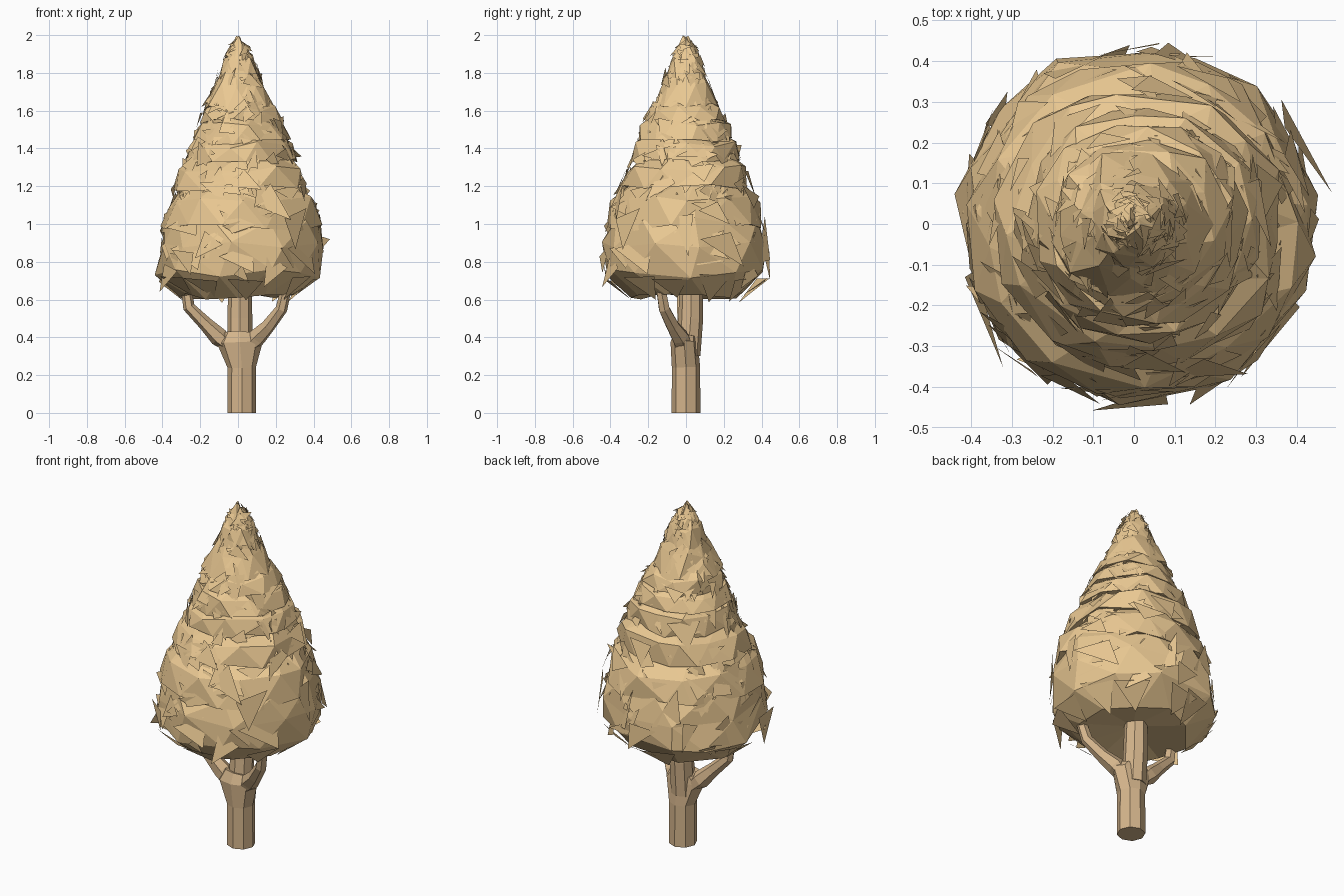
import bpy, bmesh, math, random
from mathutils import Vector

if "Cube" in bpy.data.objects:
    bpy.data.objects.remove(bpy.data.objects["Cube"])

random.seed(11)
TAU = 2 * math.pi


def material(name, rgb):
    m = bpy.data.materials.new(name)
    m.diffuse_color = (*rgb, 1)
    m.use_nodes = True
    m.node_tree.nodes["Principled BSDF"].inputs["Base Color"].default_value = m.diffuse_color
    return m


LEAF = material("leaf_tan", (0.82, 0.58, 0.29))
BARK = material("bark_tan", (0.66, 0.46, 0.26))


def finish(bm, name, mat, fix_normals=True):
    if fix_normals:
        bmesh.ops.recalc_face_normals(bm, faces=bm.faces)
    me = bpy.data.meshes.new(name)
    bm.to_mesh(me)
    bm.free()
    me.materials.append(mat)
    ob = bpy.data.objects.new(name, me)
    bpy.context.collection.objects.link(ob)
    return ob


def bridge(bm, a, b):
    n = len(a)
    for i in range(n):
        bm.faces.new((a[i], a[(i + 1) % n], b[(i + 1) % n], b[i]))


def tube(name, path, sides):
    """Faceted limb through (x, y, z, radius, x stretch) points."""
    bm = bmesh.new()
    pts = [Vector(p[:3]) for p in path]
    rings = []
    for i, p in enumerate(pts):
        t = (pts[min(i + 1, len(pts) - 1)] - pts[max(i - 1, 0)]).normalized()
        if i == 0:
            t = Vector((0, 0, 1))
        u = (Vector((1, 0, 0)) - t * t.x).normalized()
        v = t.cross(u)
        r, s = path[i][3:]
        rings.append([bm.verts.new(p + r * (u * s * math.cos(TAU * k / sides)
                      + v * math.sin(TAU * k / sides))) for k in range(sides)])
    for a, b in zip(rings, rings[1:]):
        bridge(bm, a, b)
    bm.faces.new(rings[0])
    bm.faces.new(rings[-1])
    return finish(bm, name, BARK)


# Trunk flaring into a fork, the middle limb and the two side branches
tube("trunk", [(.02, 0, .01, .076, 1), (.02, 0, .25, .075, 1), (.01, -.01, .385, .072, 1.7),
               (.012, 0, .43, .06, 1.5)], 8)
tube("limb_middle", [(.01, .01, .3, .066, 1), (.01, .025, .5, .066, 1), (.01, .03, .75, .06, 1)], 8)
tube("branch_left", [(-.04, 0, .34, .05, 1), (-.10, 0, .40, .05, 1), (-.17, -.01, .47, .038, 1),
                     (-.26, -.02, .56, .032, 1), (-.28, -.02, .70, .026, 1)], 6)
tube("branch_right", [(.06, -.01, .34, .05, 1), (.10, -.03, .40, .05, 1), (.16, -.07, .46, .038, 1),
                      (.23, -.115, .55, .032, 1), (.265, -.14, .70, .026, 1)], 6)

# Foliage outline: height, radius, centre offset in x
OUTLINE = [(.62, .34, 0), (.73, .44, 0), (.88, .43, .01), (1.02, .41, .015), (1.2, .35, .015),
           (1.35, .29, .02), (1.5, .235, .015), (1.62, .185, 0), (1.7, .14, 0),
           (1.8, .105, .005), (1.9, .07, .005), (1.98, .02, 0)]


def outline(z):
    """Radius and centre offset at height z."""
    for (z0, r0, c0), (z1, r1, c1) in zip(OUTLINE, OUTLINE[1:]):
        if z <= z1:
            t = max(0, (z - z0) / (z1 - z0))
            return r0 + (r1 - r0) * t, c0 + (c1 - c0) * t
    return OUTLINE[-1][1:]


def tier(name, rows, sides, jitter, dz=.02, hollow=.03):
    """Crumpled closed ring of foliage from (z, radius, centre) rows."""
    bm = bmesh.new()
    turn = random.random()
    rings = []
    for j, (z, r, c) in enumerate(rows):
        ring = []
        for k in range(sides):
            a = TAU * (k + turn + .5 * j + random.uniform(-.25, .25)) / sides
            rr = r * random.uniform(1 - jitter, 1 + jitter)
            ring.append(bm.verts.new((c + rr * math.cos(a), rr * math.sin(a),
                                      z + random.uniform(-dz, dz))))
        rings.append(ring)
    for a, b in zip(rings, rings[1:]):
        bridge(bm, a, b)
    for ring, lift in ((rings[0], hollow), (rings[-1], .01)):
        c = sum((v.co for v in ring), Vector()) / sides
        hub = bm.verts.new(c + Vector((0, 0, lift)))
        for k in range(sides):
            bm.faces.new((ring[k], ring[(k + 1) % sides], hub))
    bmesh.ops.triangulate(bm, faces=[f for f in bm.faces if len(f.verts) > 3])
    finish(bm, name, LEAF)


# Overlapping foliage tiers, each tucked under the one above
tier("foliage_base", [(.625, .30, 0), (.735, .44, 0), (.89, .435, .01), (1.03, .405, .015),
                      (1.12, .33, .015)], 10, .03, .025, .05)
for i, (z0, z1) in enumerate([(.98, 1.23), (1.19, 1.36), (1.33, 1.48), (1.44, 1.57),
                              (1.54, 1.66), (1.61, 1.82), (1.76, 1.93), (1.88, 1.98)]):
    zm = z0 + .6 * (z1 - z0)
    (r0, c0), (rm, cm), (r1, c1) = outline(z0), outline(zm), outline(z1)
    tier("foliage_tier_%d" % (i + 1), [(z0, r0, c0), (zm, rm * 1.03, cm), (z1, r1 * .8, c1)],
         max(7, 12 - i // 2), .06)

# Loose leaf shards lying on the tiers, large low down and small at the top
bm = bmesh.new()
for i in range(330):
    z = .72 + 1.24 * random.random() ** .85
    a = random.uniform(0, TAU)
    r, cx = outline(z)
    size = (.03 + .3 * r * random.uniform(.3, 1.2)) * random.uniform(.6, 1.1)
    slope = (outline(z + .03)[0] - outline(z - .03)[0]) / .06
    out = Vector((math.cos(a), math.sin(a), 0))
    side = Vector((-math.sin(a), math.cos(a), 0))
    up = (Vector((0, 0, 1)) + out * slope).normalized()
    normal = side.cross(up).normalized()
    centre = out * r * random.uniform(.95, 1.0) + Vector((cx, 0, z))
    spin = random.uniform(0, TAU)
    verts = []
    for k, reach in enumerate((1.1, .7, .55)):
        b = spin + TAU * k / 3 + random.uniform(-.6, .6)
        p = centre + size * reach * (side * math.cos(b) + up * math.sin(b))
        p += normal * random.uniform(-.15, .22) * size
        p.z = max(.64, min(p.z, 1.98))
        verts.append(bm.verts.new(p))
    bm.faces.new(verts)

# Broad ragged shards folded under the lower rim
for i in range(11):
    a = TAU * (i + random.random()) / 11
    pts = [(.44, -.12, .72), (.42, .16, .71), (.29, .05, .60)]
    bm.faces.new([bm.verts.new((r * math.cos(a + d * 1.6), r * math.sin(a + d * 1.6),
                                z + random.uniform(-.02, .02))) for r, d, z in pts])
finish(bm, "leaf_shards", LEAF, False)

# Pointed tip
bm = bmesh.new()
bmesh.ops.create_cone(bm, cap_ends=True, segments=6, radius1=.06, radius2=.0, depth=.12)
bmesh.ops.translate(bm, verts=bm.verts, vec=(0, 0, 1.935))
finish(bm, "foliage_tip", LEAF)

# Rest the whole tree on the ground plane
for ob in bpy.data.objects:
    ob.location.z -= .01 if ob.name == "trunk" else 0
